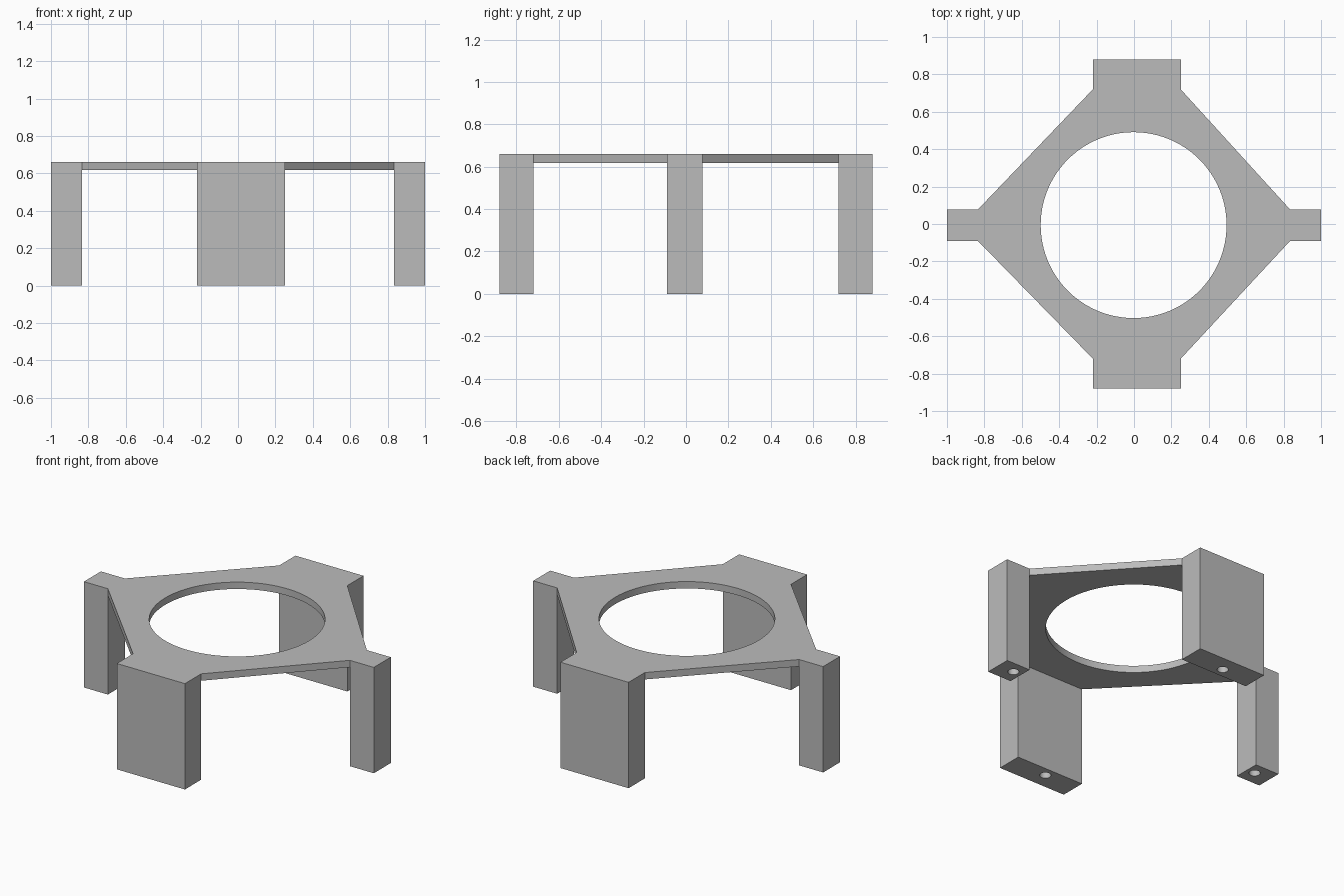
import bpy
import bmesh

cube = bpy.data.objects.get("Cube")
if cube:
    bpy.data.objects.remove(cube, do_unlink=True)

grey = bpy.data.materials.new("plain_grey")
grey.use_nodes = True
colour = (0.5, 0.5, 0.5, 1)
grey.diffuse_color = colour
grey.node_tree.nodes["Principled BSDF"].inputs["Base Color"].default_value = colour

HEIGHT, PLATE_BOTTOM = 0.66, 0.617
WIDE = (-0.22, 0.25)        # x limits of the front and back legs
NARROW = (-0.09, 0.077)     # y limits of the side legs
X_IN, X_OUT = 0.835, 1.0
Y_IN, Y_OUT = 0.72, 0.88


def move_up(bm, geom, dz):
    verts = [g for g in geom if isinstance(g, bmesh.types.BMVert)]
    bmesh.ops.translate(bm, verts=verts, vec=(0, 0, dz))


# Plan of the ring plate (octagon) and the four leg footprints
bm = bmesh.new()
feet = []
inner = []
for sx, sy in ((1, 0), (0, 1), (-1, 0), (0, -1)):
    if sx:
        a, b = NARROW[::sx]
        points = [(sx * X_IN, a), (sx * X_OUT, a), (sx * X_OUT, b), (sx * X_IN, b)]
    else:
        a, b = WIDE[::-sy]
        points = [(a, sy * Y_IN), (a, sy * Y_OUT), (b, sy * Y_OUT), (b, sy * Y_IN)]
    verts = [bm.verts.new((x, y, PLATE_BOTTOM)) for x, y in points]
    feet.append(bm.faces.new(verts))
    inner += [verts[0], verts[3]]
plate = bm.faces.new(inner)

# Thicken the whole plan upwards, then pull the footprints down into legs
top = bmesh.ops.extrude_face_region(bm, geom=feet + [plate], use_keep_orig=True)
move_up(bm, top["geom"], HEIGHT - PLATE_BOTTOM)
for foot in feet:
    leg = bmesh.ops.extrude_face_region(bm, geom=[foot])
    move_up(bm, leg["geom"], -PLATE_BOTTOM)
    if foot.is_valid:
        bm.faces.remove(foot)
bmesh.ops.recalc_face_normals(bm, faces=bm.faces)
mesh = bpy.data.meshes.new("ring_stand")
bm.to_mesh(mesh)
bm.free()
stand = bpy.data.objects.new("ring_stand", mesh)
bpy.context.collection.objects.link(stand)
mesh.materials.append(grey)


def drill(name, radius, depth, location, sides):
    """Cut a vertical round hole centred at location."""
    bpy.ops.mesh.primitive_cylinder_add(vertices=sides, radius=radius, depth=depth,
                                        location=location)
    cutter = bpy.context.object
    cutter.name = name
    cutter.hide_render = True
    cutter.data.materials.append(grey)
    mod = stand.modifiers.new(name, "BOOLEAN")
    mod.operation = "DIFFERENCE"
    mod.solver = "EXACT"
    mod.object = cutter
    bpy.context.view_layer.objects.active = stand
    bpy.ops.object.modifier_apply(modifier=mod.name)
    bpy.data.objects.remove(cutter, do_unlink=True)


# Central opening and a blind screw hole under every leg
drill("centre_opening", 0.497, 0.4, (-0.002, -0.006, HEIGHT), 96)
for x, y in ((0.89, 0), (-0.89, 0), (0, 0.78), (0, -0.78)):
    drill("screw_hole", 0.032, 0.6, (x, y, 0), 32)

bpy.ops.object.select_all(action="DESELECT")
stand.select_set(True)
bpy.context.view_layer.objects.active = stand
bpy.ops.object.shade_smooth_by_angle()
